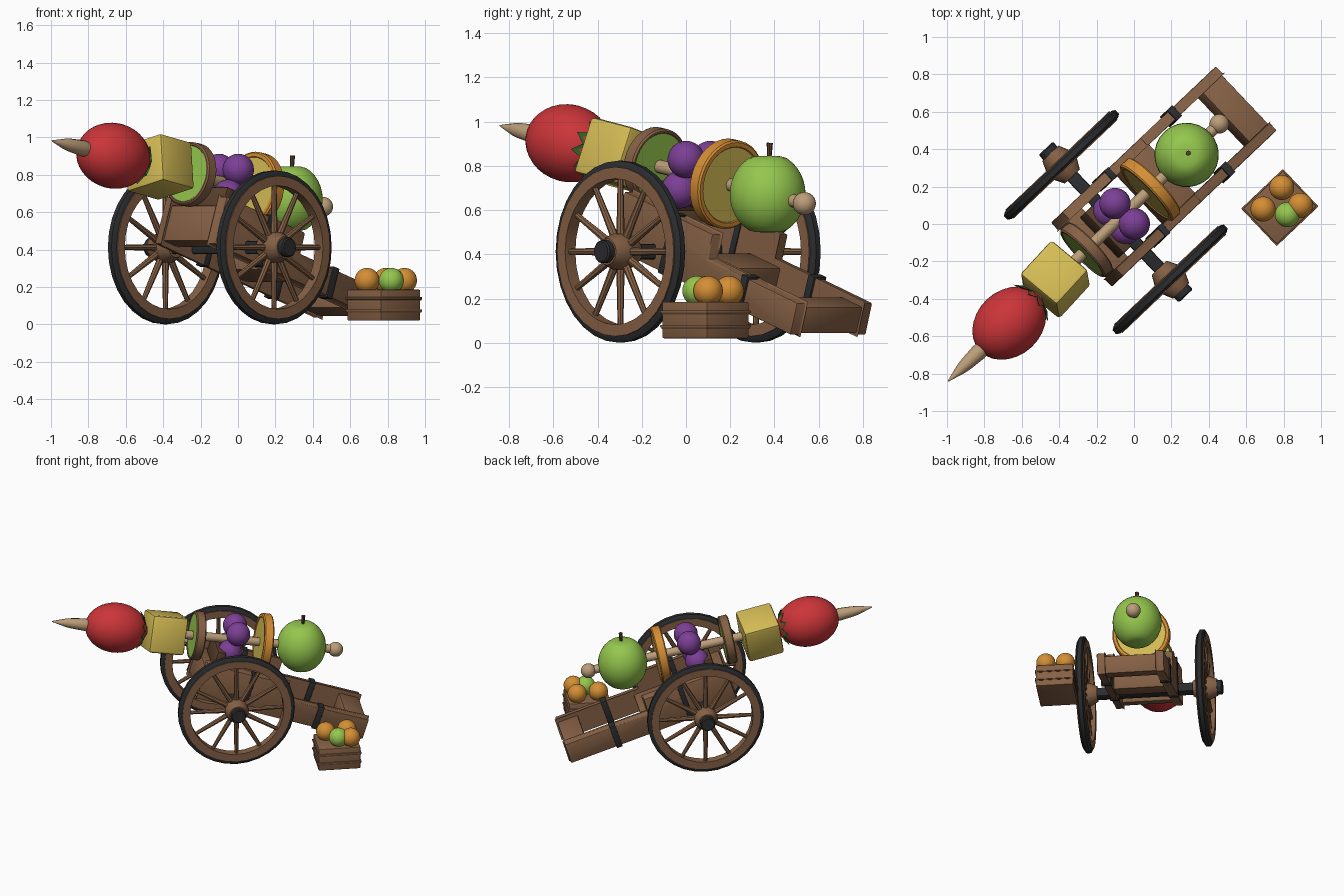
import bpy, bmesh, math
from mathutils import Matrix, Vector

if "Cube" in bpy.data.objects:
    bpy.data.objects.remove(bpy.data.objects["Cube"])

def mat(name, r, g, b):
    m = bpy.data.materials.new(name)
    m.diffuse_color = (r, g, b, 1)
    m.use_nodes = True
    m.node_tree.nodes["Principled BSDF"].inputs["Base Color"].default_value = m.diffuse_color
    return m

WOOD = mat("wood", .24, .12, .06)
DARK = mat("dark_wood", .10, .05, .025)
IRON = mat("iron", .025, .026, .028)
RED = mat("red", .60, .035, .04)
YELLOW = mat("yellow", .66, .50, .09)
LIME = mat("lime", .30, .57, .075)
PURPLE = mat("purple", .20, .05, .30)
ORANGE = mat("orange", .66, .27, .035)
TAN = mat("tan", .50, .34, .19)
LEAF = mat("leaf_green", .03, .17, .03)

T, R = Matrix.Translation, Matrix.Rotation
I = Matrix.Identity(4)
# Whole model is laid out along x (muzzle at -x), then turned in plan
ROOT = T((-.051, .054, 0)) @ R(math.radians(43.5), 4, 'Z')
ROD = T((0, 0, .7525)) @ R(math.radians(10), 4, 'Y')
SLOPE = math.radians(18.5)

def finish(name, bm, mats, M=I, bevel=0):
    bmesh.ops.remove_doubles(bm, verts=bm.verts, dist=1e-5)
    if bevel:
        bmesh.ops.bevel(bm, geom=bm.edges[:], offset=bevel, segments=2, profile=.5, affect='EDGES')
    bmesh.ops.recalc_face_normals(bm, faces=bm.faces)
    me = bpy.data.meshes.new(name)
    bm.transform(ROOT @ M)
    bm.to_mesh(me)
    bm.free()
    for m in mats:
        me.materials.append(m)
    for p in me.polygons:
        p.use_smooth = True
    me.set_sharp_from_angle(angle=math.radians(35))
    ob = bpy.data.objects.new(name, me)
    bpy.context.collection.objects.link(ob)
    return ob

def lathe(name, prof, mats, n=24, M=I, seg_mats=None, closed=False):
    """Revolve (axial, radius) points about x; seg_mats colours each band."""
    bm = bmesh.new()
    rings = [[bm.verts.new((a, max(r, 1e-7) * math.cos(2*math.pi*i/n), max(r, 1e-7) * math.sin(2*math.pi*i/n)))
              for i in range(n)] for a, r in prof]
    for k in range(len(prof) if closed else len(prof) - 1):
        A, B = rings[k], rings[(k + 1) % len(prof)]
        for i in range(n):
            f = bm.faces.new((A[i], A[(i+1) % n], B[(i+1) % n], B[i]))
            f.material_index = seg_mats[k] if seg_mats else 0
    return finish(name, bm, mats, M)

def box(name, size, m, M=I, bevel=.008):
    bm = bmesh.new()
    bmesh.ops.create_cube(bm, size=1, matrix=Matrix.Diagonal((*size, 1)))
    return finish(name, bm, [m], M, bevel)

def ball(name, rad, m, M=I):
    bm = bmesh.new()
    bmesh.ops.create_uvsphere(bm, u_segments=28, v_segments=18, radius=1, matrix=Matrix.Diagonal((*rad, 1)))
    return finish(name, bm, [m], M)

def plate(name, pts, y0, y1, m, bevel=.008):
    """Extrude an x-z outline from y0 to y1."""
    bm = bmesh.new()
    a = [bm.verts.new((x, y0, z)) for x, z in pts]
    b = [bm.verts.new((x, y1, z)) for x, z in pts]
    bm.faces.new(a)
    bm.faces.new(b)
    for i in range(len(pts)):
        j = (i + 1) % len(pts)
        bm.faces.new((a[i], a[j], b[j], b[i]))
    return finish(name, bm, [m], I, bevel)

# Wheels, hubs and spokes
AX, AZ = -.064, .412
for side, label in ((1, "left"), (-1, "right")):
    W = T((AX, side * .422, AZ)) @ R(side * math.pi / 2, 4, 'Z')
    lathe(label + "_tire", [(-.026, .375), (-.026, .392), (-.014, .411), (.014, .411), (.026, .392), (.026, .375)],
          [IRON], 32, W, closed=True)
    lathe(label + "_rim", [(-.032, .33), (-.032, .383), (.032, .383), (.032, .33)], [WOOD], 32, W, closed=True)
    lathe(label + "_hub", [(-.085, 0), (-.085, .055), (-.035, .082), (.035, .082), (.085, .06), (.085, 0)],
          [WOOD], 24, W)
    lathe(label + "_axle_cap", [(.06, 0), (.06, .052), (.115, .052), (.122, .045), (.122, 0)], [IRON], 16, W)
    for i in range(12):
        S = W @ R(i * math.pi / 6, 4, 'X') @ T((0, 0, .2)) @ R(-math.pi / 2, 4, 'Y')
        lathe(f"{label}_spoke_{i}", [(-.14, 0), (-.14, .019), (.14, .013), (.14, 0)], [WOOD], 8, S)
box("axle", (.07, .76, .07), IRON, T((AX, 0, AZ)), .012)

# Stepped side cheeks with iron straps
cheek = [(.90, .18), (.855, .035), (-.32, .43), (-.235, .685), (.345, .49), (.31, .378)]
for side, label in ((1, "left"), (-1, "right")):
    plate(label + "_cheek", cheek, side * .178, side * .236, WOOD)
    box(label + "_trail_strap", (.042, .078, .172), IRON,
        T((.54, side * .207, .222)) @ R(SLOPE, 4, 'Y'), .004)
    box(label + "_cheek_strap", (.036, .07, .285), IRON,
        T((.05, side * .207, .447)) @ R(SLOPE, 4, 'Y'), .004)

# Cross members between the cheeks
for name, x, z, sx, sz in (("rear_transom", .80, .125, .15, .125), ("middle_transom", .23, .315, .22, .12),
                           ("front_transom", -.225, .525, .11, .20)):
    box(name, (sx, .37, sz), WOOD, T((x, 0, z)) @ R(SLOPE, 4, 'Y'))
box("skewer_cradle", (.06, .30, .13), DARK, T((-.14, 0, .665)) @ R(SLOPE, 4, 'Y'))

# Skewer with carved point and end knob
lathe("skewer", [(-1.32, .003), (-1.22, .03), (-1.18, .036), (-1.09, .044), (-1.0, .032), (.69, .03), (.69, 0)],
      [TAN], 12, ROD)
ball("skewer_knob", (.052, .052, .052), TAN, ROD @ T((.71, 0, 0)))

# Red berry with leafy cap
ball("red_berry", (.218, .175, .175), RED, ROD @ T((-.862, 0, 0)))
bm = bmesh.new()
tip, back = bm.verts.new((.03, 0, 0)), bm.verts.new((0, 0, 0))
ring = []
for i in range(20):
    r, x = ((.135, -.035), (.10, -.005))[i % 2]
    a = 2 * math.pi * i / 20
    ring.append(bm.verts.new((x, r * math.cos(a), r * math.sin(a))))
for i in range(20):
    bm.faces.new((tip, ring[i], ring[(i + 1) % 20]))
    bm.faces.new((back, ring[(i + 1) % 20], ring[i]))
finish("berry_leaves", bm, [LEAF], ROD @ T((-.668, 0, 0)))

# Yellow fruit cube
box("yellow_cube", (.255, .265, .265), YELLOW,
    ROD @ T((-.517, 0, 0)) @ R(math.radians(-15), 4, 'X') @ R(math.radians(4), 4, 'Z'), .018)

def slice_disc(name, x, r, inner, w, mats):
    lathe(name, [(-w + .005, 0), (-w + .005, inner), (-w, inner + .004), (-w, r - .008), (-w + .008, r),
                 (w - .008, r), (w, r - .008), (w, inner + .004), (w - .005, inner), (w - .005, 0)],
          mats, 36, ROD @ T((x, 0, 0)), [1, 0, 0, 0, 0, 0, 0, 0, 1])

# Fruit slices with coloured rinds
slice_disc("green_slice", -.285, .172, .152, .034, [WOOD, LIME])
slice_disc("citrus_slice", .192, .203, .172, .034, [ORANGE, YELLOW])

# Grape cluster around the skewer
for i, (x, y, z) in enumerate(((-.012, -.075, .075), (-.012, .075, .075), (-.045, -.06, -.07), (-.045, .07, -.075))):
    ball(f"grape_{i}", (.084, .084, .084), PURPLE, ROD @ T((x, y, z)))

# Green apple: dimpled revolve standing upright
prof = []
for i in range(19):
    a = math.pi * i / 18
    dip = .03 * max(0, abs(math.cos(a)) - .9) * 10
    prof.append((-math.cos(a) * (.188 - dip * .5), .172 * math.sin(a)))
A = T((.458, 0, .672))
lathe("apple", prof, [LIME], 28, A @ R(-math.pi / 2, 4, 'Y'))
lathe("apple_stem", [(.155, 0), (.155, .01), (.232, .014), (.232, 0)], [DARK], 8,
      A @ R(-math.pi / 2 + .06, 4, 'Y'))

# Crate with raised slat lines
C = T((.626, -.547, 0))
box("crate", (.294, .262, .165), WOOD, C @ T((0, 0, .103)), .006)
for i, z in enumerate((.075, .14)):
    box(f"crate_band_{i}", (.308, .276, .012), WOOD, C @ T((0, 0, z)), .003)
    box(f"crate_seam_{i}", (.299, .267, .006), DARK, C @ T((0, 0, z - .009)), 0)

# Loose fruit in the crate
inv = ROOT.inverted()
for i, (x, y, m) in enumerate(((.69, .08, ORANGE), (.79, .195, ORANGE), (.89, .10, ORANGE), (.82, .05, LIME))):
    ball(f"crate_fruit_{i}", (.067, .067, .067), m, T(inv @ Vector((x, y, .235))))
